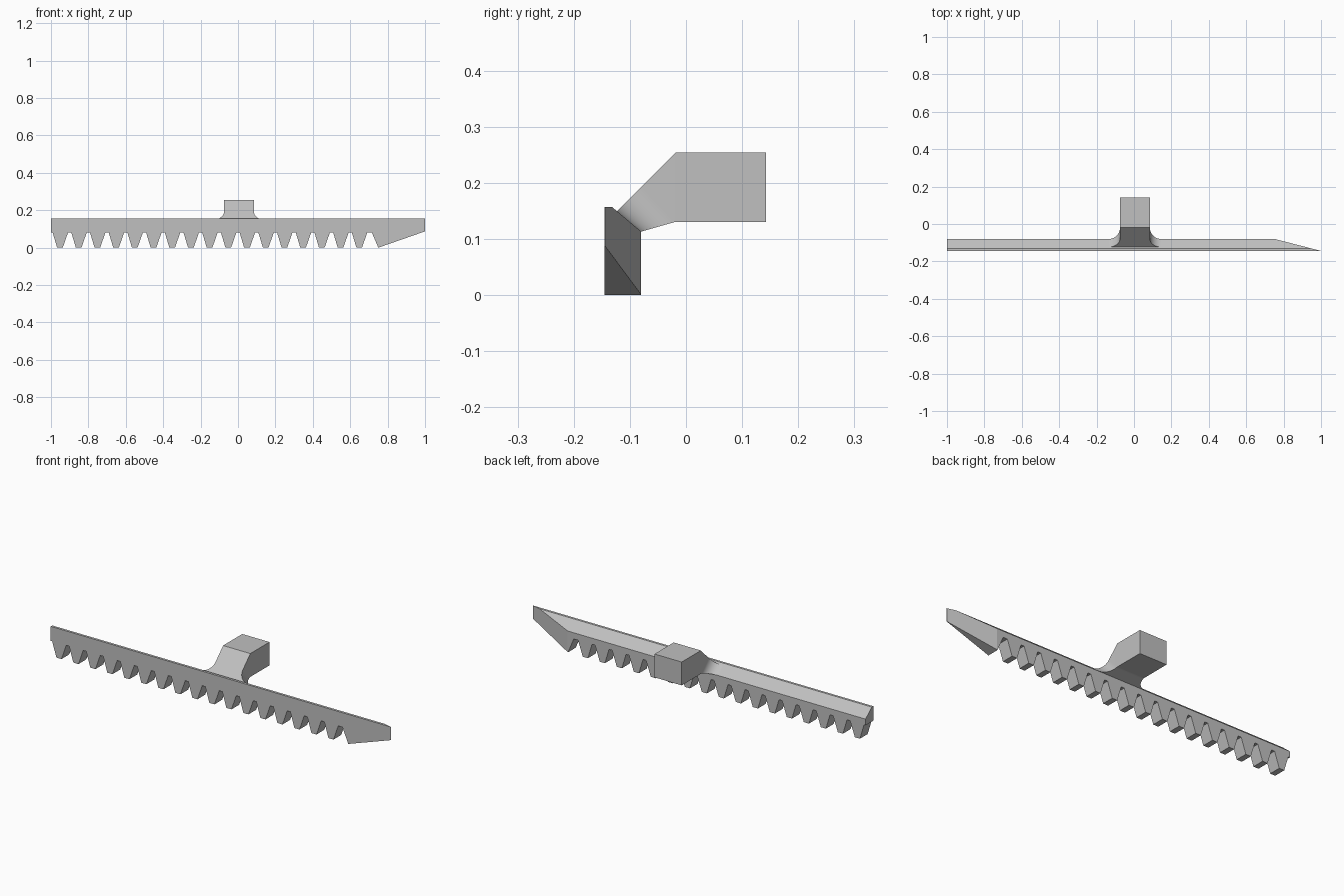
import bpy, bmesh, math
from mathutils import Vector

cube = bpy.data.objects.get("Cube")
if cube:
    bpy.data.objects.remove(cube, do_unlink=True)

grey = bpy.data.materials.new("plain grey")
grey.use_nodes = True
grey.diffuse_color = (0.53, 0.53, 0.53, 1)
grey.node_tree.nodes["Principled BSDF"].inputs["Base Color"].default_value = grey.diffuse_color


def finish(bm, name):
    bmesh.ops.recalc_face_normals(bm, faces=bm.faces)
    mesh = bpy.data.meshes.new(name)
    bm.to_mesh(mesh)
    bm.free()
    mesh.materials.append(grey)
    obj = bpy.data.objects.new(name, mesh)
    bpy.context.collection.objects.link(obj)
    return obj


def slice_off(bm, point, normal):
    """Remove everything beyond a plane and cap the cut."""
    geom = bm.verts[:] + bm.edges[:] + bm.faces[:]
    bmesh.ops.bisect_plane(bm, geom=geom, plane_co=point, plane_no=normal, clear_outer=True)
    rim = [e for e in bm.edges if e.is_boundary]
    bmesh.ops.holes_fill(bm, edges=rim, sides=0)


# Toothed bar: front profile pushed back, then chamfered and tapered
FRONT, BACK, TOP, ROOT = -0.145, -0.08, 0.157, 0.08
profile = [(1, TOP), (-1, TOP), (-1, ROOT)]
for i in range(17):
    c = -0.95 + 0.1 * i
    profile += [(c - 0.041, ROOT), (c - 0.017, 0), (c + 0.013, 0), (c + 0.041, ROOT)]
profile += [(0.716, ROOT), (0.75, 0), (1, 0.087)]

bm = bmesh.new()
face = bm.faces.new([bm.verts.new((x, FRONT, z)) for x, z in profile])
pushed = bmesh.ops.extrude_face_region(bm, geom=[face], use_keep_orig=True)
bmesh.ops.translate(bm, vec=(0, BACK - FRONT, 0),
                    verts=[v for v in pushed["geom"] if isinstance(v, bmesh.types.BMVert)])
bmesh.ops.recalc_face_normals(bm, faces=bm.faces)
slice_off(bm, Vector((0, -0.132, TOP)), Vector((0, 0.044, 0.052)).normalized())
slice_off(bm, Vector((0.752, BACK, 0)), Vector((0.064, 0.248, 0)).normalized())
finish(bm, "toothed_bar")

# Bent arm: loft with a flared fillet where it meets the bar chamfer
CENTRE, HALF, FLARE, STEPS = 0.005, 0.08, 0.06, 12
base = Vector((-0.123, 0.149)), Vector((-0.08, 0.113))
neck = Vector((-0.08, 0.192)), Vector((-0.02, 0.13))
sections = []
for i in range(STEPS + 1):
    a = math.pi / 2 * i / STEPS
    t = 1 - math.cos(a)
    sections.append((base[0].lerp(neck[0], t), base[1].lerp(neck[1], t),
                     HALF + FLARE * (1 - math.sin(a))))
sections.append((Vector((-0.018, 0.254)), Vector((-0.018, 0.13)), HALF))
sections.append((Vector((0.143, 0.254)), Vector((0.143, 0.13)), HALF))

bm = bmesh.new()
rings = []
for hi, lo, w in sections:
    corners = [(-w, hi), (w, hi), (w, lo), (-w, lo)]
    rings.append([bm.verts.new((CENTRE + x, p.x, p.y)) for x, p in corners])
for r, s in zip(rings, rings[1:]):
    for k in range(4):
        n = (k + 1) % 4
        bm.faces.new((r[k], r[n], s[n], s[k]))
bm.faces.new(rings[0])
bm.faces.new(rings[-1])
arm = finish(bm, "bent_arm")

bpy.ops.object.select_all(action="DESELECT")
arm.select_set(True)
bpy.context.view_layer.objects.active = arm
bpy.ops.object.shade_smooth_by_angle(angle=math.radians(25))
